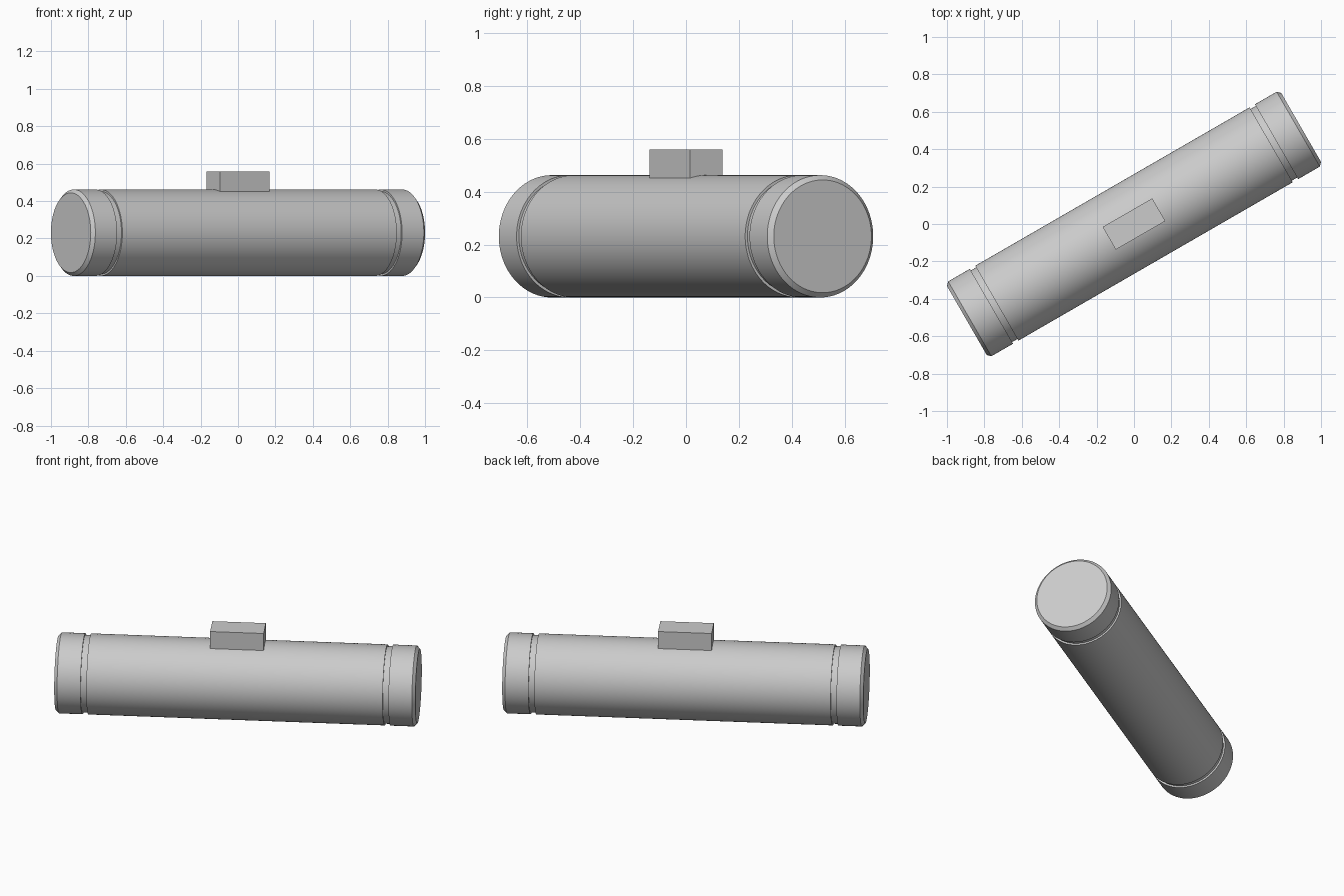
import bpy, bmesh, math
from mathutils import Matrix

cube = bpy.data.objects.get("Cube")
if cube:
    bpy.data.objects.remove(cube, do_unlink=True)

R = 0.231
ANGLE = math.radians(30)

grey = bpy.data.materials.new("light_grey")
grey.use_nodes = True
GREY = (0.6, 0.6, 0.6, 1)
grey.diffuse_color = GREY
grey.node_tree.nodes["Principled BSDF"].inputs["Base Color"].default_value = GREY


def make_object(name, bm):
    bmesh.ops.recalc_face_normals(bm, faces=bm.faces)
    mesh = bpy.data.meshes.new(name)
    bm.to_mesh(mesh)
    bm.free()
    mesh.materials.append(grey)
    obj = bpy.data.objects.new(name, mesh)
    bpy.context.collection.objects.link(obj)
    obj.location.z = R
    obj.rotation_euler.z = ANGLE
    return obj


# Tube: half profile (distance along axis, radius), mirrored and turned about x
half = [(0.847, R), (0.847, R - 0.01), (0.88, R - 0.01), (0.88, R),
        (1.014, R), (1.032, 0.213), (1.032, 0)]
profile = [(-a, r) for a, r in reversed(half)] + half
bm = bmesh.new()
verts = [bm.verts.new((a, 0, r)) for a, r in profile]
edges = [bm.edges.new(pair) for pair in zip(verts, verts[1:])]
bmesh.ops.spin(bm, geom=verts + edges, cent=(0, 0, 0), axis=(1, 0, 0),
               angle=math.tau, steps=96, use_merge=False)
bmesh.ops.remove_doubles(bm, verts=bm.verts, dist=0.0001)
tube = make_object("grooved_tube", bm)
bpy.context.view_layer.objects.active = tube
tube.select_set(True)
bpy.ops.object.shade_smooth_by_angle(angle=math.radians(25))

# Mounting block on top, sunk into the tube
bm = bmesh.new()
bmesh.ops.create_cube(bm, size=1, matrix=Matrix.Translation((0, 0, 0.26))
                      @ Matrix.Diagonal((0.306, 0.14, 0.134, 1)))
make_object("top_block", bm)
